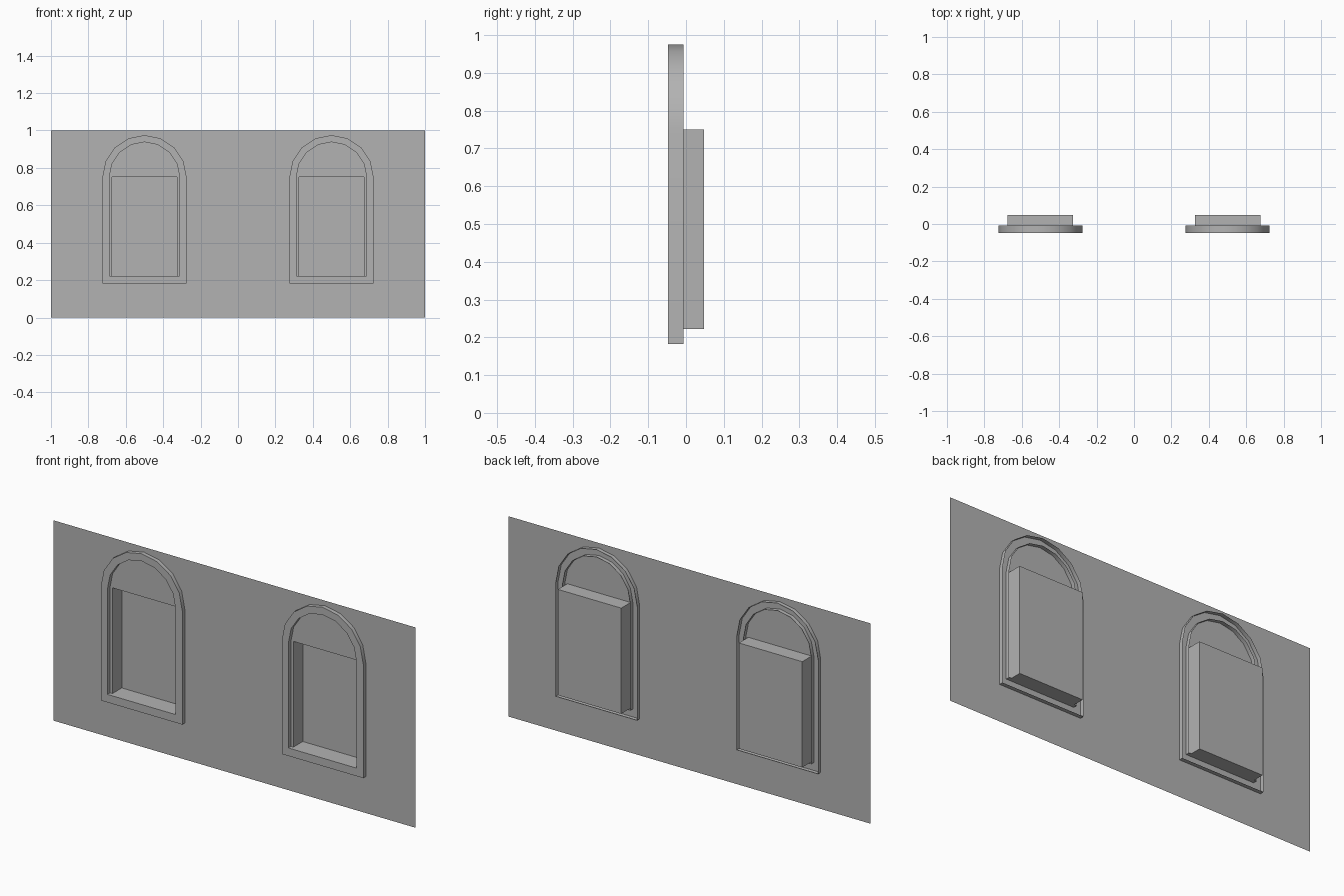
import bpy, bmesh, math

if "Cube" in bpy.data.objects:
    bpy.data.objects.remove(bpy.data.objects["Cube"], do_unlink=True)

WALL_Y = -0.027                      # plane of the wall sheet
FRAME_FRONT, FRAME_BACK = -0.047, -0.007
RECESS_BACK = 0.047
SILL, SPRING = 0.222, 0.75           # recess bottom and top, arch spring line
HALF = 0.175                         # half width of the recess

grey = bpy.data.materials.new("plain_grey")
grey.use_nodes = True
colour = (0.45, 0.45, 0.45, 1)
grey.diffuse_color = colour
grey.node_tree.nodes["Principled BSDF"].inputs["Base Color"].default_value = colour


def finish(name, bm):
    mesh = bpy.data.meshes.new(name)
    bm.to_mesh(mesh)
    bm.free()
    mesh.materials.append(grey)
    obj = bpy.data.objects.new(name, mesh)
    bpy.context.collection.objects.link(obj)
    return obj


def quad(bm, *points):
    return bm.faces.new([bm.verts.new(p) for p in points])


# Thin wall sheet with two rectangular openings
def make_wall():
    bm = bmesh.new()
    xs = [-1, -0.5 - HALF, -0.5 + HALF, 0.5 - HALF, 0.5 + HALF, 1]
    zs = [0, SILL, SPRING, 1]
    for i in range(len(xs) - 1):
        for j in range(len(zs) - 1):
            if j == 1 and i in (1, 3):
                continue
            a, b, c, d = xs[i], xs[i + 1], zs[j], zs[j + 1]
            quad(bm, (a, WALL_Y, c), (b, WALL_Y, c), (b, WALL_Y, d), (a, WALL_Y, d))
    bmesh.ops.remove_doubles(bm, verts=bm.verts, dist=1e-5)
    finish("wall", bm)


# Box-shaped recess, open towards the front
def make_recess(name, cx):
    bm = bmesh.new()
    bmesh.ops.create_cube(bm, size=1)
    for v in bm.verts:
        v.co.x = cx + v.co.x * 2 * HALF
        v.co.y = RECESS_BACK if v.co.y > 0 else WALL_Y
        v.co.z = SPRING if v.co.z > 0 else SILL
    bm.normal_update()
    front = [f for f in bm.faces if f.normal.y < -0.9]
    bmesh.ops.delete(bm, geom=front, context='FACES')
    bmesh.ops.reverse_faces(bm, faces=bm.faces)
    finish(name, bm)


def arch_outline(cx, radius, bottom, steps=8):
    arc = [(cx + radius * math.cos(math.pi * k / steps),
            SPRING + radius * math.sin(math.pi * k / steps)) for k in range(steps + 1)]
    return [(cx + radius, bottom)] + arc + [(cx - radius, bottom)]


# Arched trim: front band with outer and inner edges, hollow at the back
def make_frame(name, cx):
    bm = bmesh.new()
    outer = arch_outline(cx, 0.225, 0.182)
    inner = arch_outline(cx, 0.188, SILL)
    rings = [[bm.verts.new((x, y, z)) for x, z in line]
             for line, y in ((outer, FRAME_BACK), (outer, FRAME_FRONT),
                             (inner, FRAME_FRONT), (inner, FRAME_BACK))]
    n = len(outer)
    for a, b in zip(rings, rings[1:]):
        for k in range(n):
            m = (k + 1) % n
            bm.faces.new((a[k], a[m], b[m], b[k]))
    bm.normal_update()
    if sum(f.normal.y for f in bm.faces) > 0:
        bmesh.ops.reverse_faces(bm, faces=bm.faces)
    obj = finish(name, bm)
    bpy.ops.object.select_all(action='DESELECT')
    obj.select_set(True)
    bpy.context.view_layer.objects.active = obj
    bpy.ops.object.shade_smooth_by_angle(angle=math.radians(30))


make_wall()
for side, cx in (("left", 0.5), ("right", -0.5)):
    make_recess(side + "_window_recess", cx)
    make_frame(side + "_window_frame", cx)
